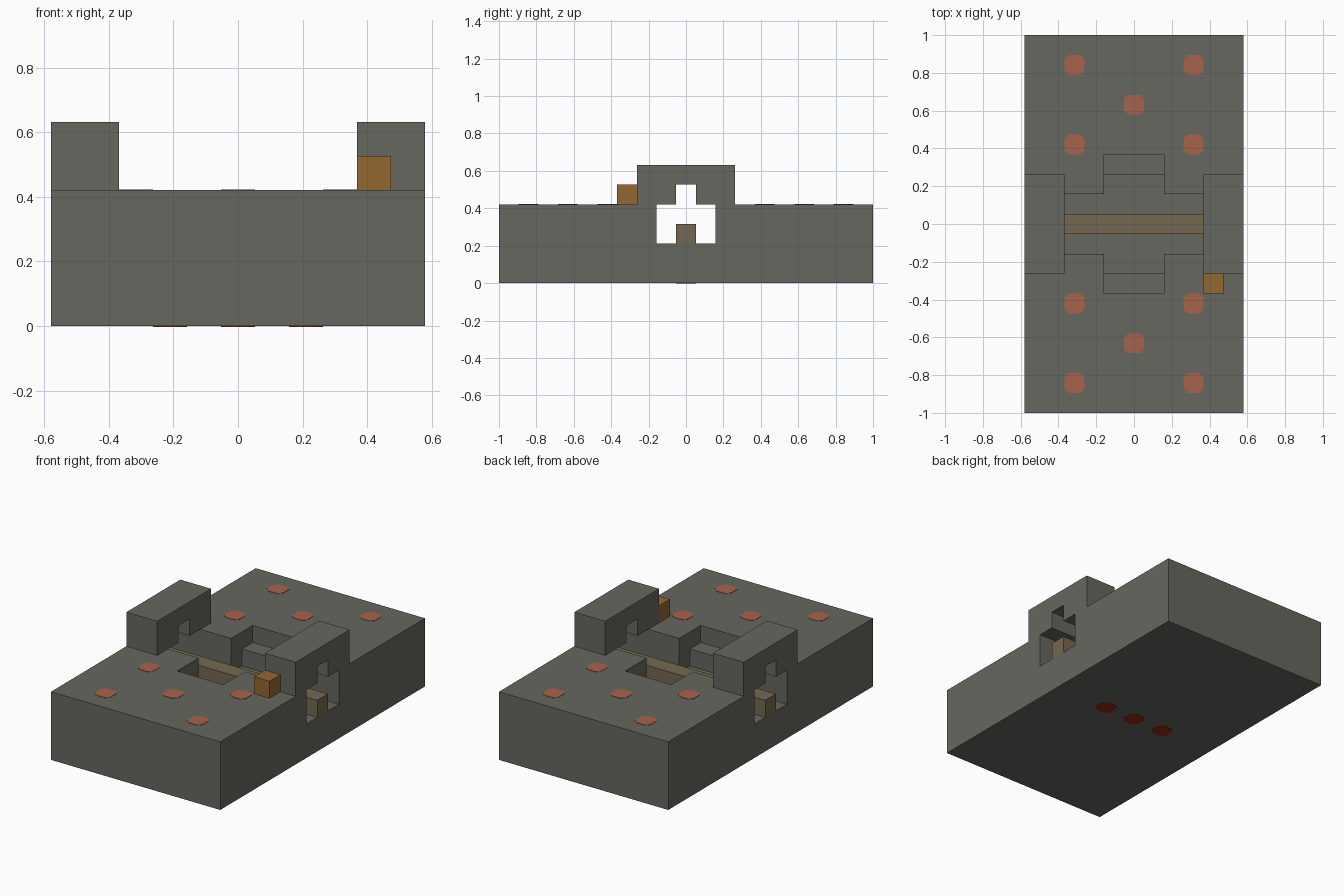
import bpy
import bmesh
from mathutils import Vector

U = 2 / 19  # one block

cube = bpy.data.objects.get("Cube")
if cube:
    bpy.data.objects.remove(cube, do_unlink=True)


def material(name, r, g, b):
    m = bpy.data.materials.new(name)
    m.use_nodes = True
    m.diffuse_color = (r, g, b, 1)
    m.node_tree.nodes["Principled BSDF"].inputs["Base Color"].default_value = (r, g, b, 1)
    return m


stone = material("stone grey", 0.135, 0.135, 0.115)
wood = material("dull wood", 0.175, 0.137, 0.08)
amber = material("amber brown", 0.29, 0.14, 0.032)
clay = material("clay red", 0.39, 0.125, 0.07)
crimson = material("deep red", 0.33, 0.02, 0.007)


def prism(name, profile, start, end, mat, axis="X"):
    """Extrude a profile, in blocks, along X (y, z points) or Z (x, y points)."""
    def place(p, d):
        return Vector((d, *p) if axis == "X" else (*p, d)) * U
    bm = bmesh.new()
    face = bm.faces.new([bm.verts.new(place(p, start)) for p in profile])
    out = bmesh.ops.extrude_face_region(bm, geom=[face])["geom"]
    shift = place((0, 0), end - start)
    bmesh.ops.translate(bm, vec=shift, verts=[e for e in out if isinstance(e, bmesh.types.BMVert)])
    bmesh.ops.recalc_face_normals(bm, faces=bm.faces)
    mesh = bpy.data.meshes.new(name)
    bm.to_mesh(mesh)
    bm.free()
    mesh.materials.append(mat)
    obj = bpy.data.objects.new(name, mesh)
    bpy.context.collection.objects.link(obj)
    return obj


def rect(a0, a1, b0, b1):
    return [(a0, b0), (a1, b0), (a1, b1), (a0, b1)]


def symmetric(half):
    return half + [(-a, b) for a, b in reversed(half)]


def combine(target, tool, operation):
    """Apply a boolean and discard the tool."""
    tool.hide_render = True
    mod = target.modifiers.new("combine", "BOOLEAN")
    mod.operation = operation
    mod.solver = "EXACT"
    mod.object = tool
    bpy.context.view_layer.objects.active = target
    bpy.ops.object.modifier_apply(modifier=mod.name)
    bpy.data.objects.remove(tool, do_unlink=True)


# Stone body with a raised arch block on each side
body = prism("stone_body", rect(-9.5, 9.5, 0, 4), -5.5, 5.5, stone)
for side in (-1, 1):
    arch = prism("arch_block", rect(-2.5, 2.5, 3, 6), side * 3.5, side * 5.5, stone)
    combine(body, arch, "UNION")

# Channel running across and under both arches
channel = prism("channel_cutter", symmetric([(1.5, 2), (1.5, 4), (0.5, 4), (0.5, 5)]), -6, 6, stone)
combine(body, channel, "DIFFERENCE")

# Stepped recesses in front of and behind the channel
recess = prism("recess_cutter", symmetric([(2.5, 2), (2.5, 3), (3.5, 3), (3.5, 5)]), -1.5, 1.5, stone)
combine(body, recess, "DIFFERENCE")

# Merge flush faces
bm = bmesh.new()
bm.from_mesh(body.data)
bmesh.ops.remove_doubles(bm, verts=bm.verts, dist=0.0001)
bmesh.ops.dissolve_limit(bm, angle_limit=0.01, verts=bm.verts, edges=bm.edges)
bm.to_mesh(body.data)
bm.free()

# Beam along the channel, and the small box beside the left arch
prism("channel_beam", rect(-0.5, 0.5, 2, 3), -5.5, 5.5, wood)
prism("small_box", rect(-3.5, -2.5, 4, 5), 3.5, 4.5, amber)


def spot(name, x, y, z0, z1, mat):
    """Thin square plate with clipped corners."""
    a, b = 0.5, 0.29
    outline = [(a, -b), (a, b), (b, a), (-b, a), (-a, b), (-a, -b), (-b, -a), (b, -a)]
    prism(name, [(x + p, y + q) for p, q in outline], z0, z1, mat, "Z")


# Painted spots on the deck and underside
for end in (-1, 1):
    for x, y in ((-3, 4), (3, 4), (0, 6), (-3, 8), (3, 8)):
        spot("deck_spot", x, y * end, 3.99, 4.02, clay)
for x in (-2, 0, 2):
    spot("underside_spot", x, 0, -0.02, 0.01, crimson)
